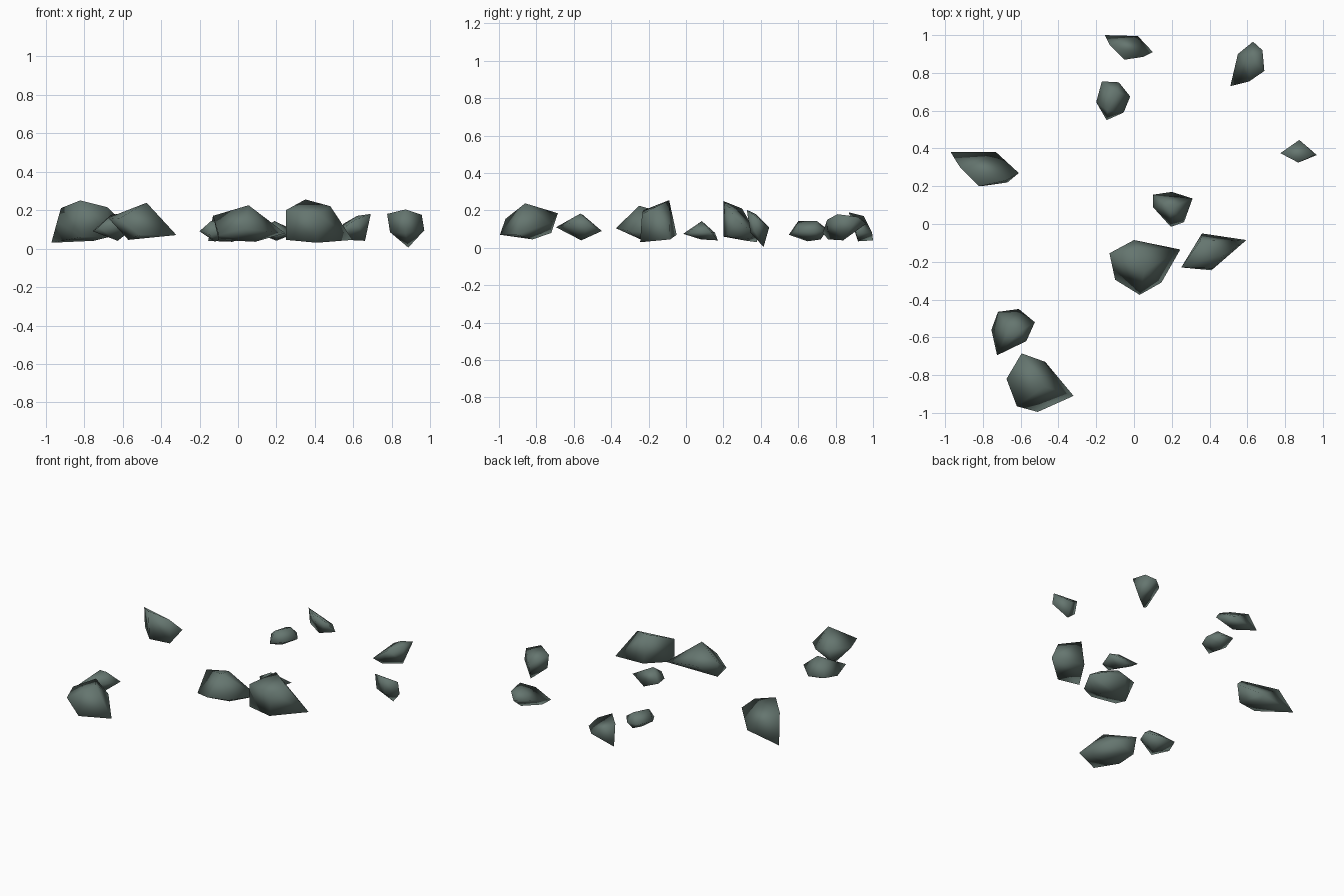
import bpy, bmesh

stone = bpy.data.materials.new("dark_green_grey_stone")
stone.diffuse_color = (0.13, 0.18, 0.16, 1)


def rock(name, rim, top, base):
    """Chipped stone: convex skin over a rim loop, crown points and base points."""
    bm = bmesh.new()
    for p in rim + top + base:
        bm.verts.new(p)
    res = bmesh.ops.convex_hull(bm, input=bm.verts[:])
    loose = {g for g in res["geom_interior"] + res["geom_unused"]
             if isinstance(g, bmesh.types.BMVert)}
    bmesh.ops.delete(bm, geom=list(loose), context='VERTS')
    bmesh.ops.recalc_face_normals(bm, faces=bm.faces[:])
    for f in bm.faces:
        f.smooth = True
    me = bpy.data.meshes.new(name)
    bm.to_mesh(me)
    bm.free()
    me.materials.append(stone)
    bpy.context.collection.objects.link(bpy.data.objects.new(name, me))


# large stones
rock("left_rock",
     [(-.97, .38, .03), (-.94, .33, .14), (-.73, .38, .07), (-.61, .27, .15), (-.67, .22, .06)],
     [(-.92, .30, .21), (-.82, .20, .25), (-.68, .23, .215)],
     [(-.81, .20, .06), (-.75, .31, .04)])

rock("centre_rock",
     [(0, -.085, .14), (.245, -.135, .08), (.145, -.31, .09), (.03, -.375, .105),
      (-.10, -.295, .07), (-.13, -.155, .17)],
     [(.055, -.25, .225), (.02, -.13, .19)],
     [(.09, -.22, .035), (-.10, -.20, .045)])

rock("centre_right_rock",
     [(.25, -.23, .20), (.36, -.05, .07), (.595, -.085, .045), (.42, -.235, .18)],
     [(.35, -.09, .255), (.48, -.16, .22)],
     [(.25, -.23, .045), (.41, -.245, .03)])

rock("front_rock",
     [(-.595, -.685, .185), (-.47, -.73, .13), (-.32, -.91, .07), (-.51, -.995, .07),
      (-.62, -.965, .155), (-.675, -.82, .16)],
     [(-.475, -.86, .238)],
     [(-.57, -.82, .045), (-.60, -.72, .08)])

# medium stones
rock("front_left_rock",
     [(-.72, -.465, .10), (-.61, -.45, .09), (-.525, -.52, .12), (-.57, -.62, .13),
      (-.725, -.695, .11), (-.755, -.56, .09)],
     [(-.60, -.565, .183), (-.66, -.55, .175)],
     [(-.625, -.56, .04)])

rock("back_rock",
     [(-.155, 1, .04), (.02, .995, .08), (.10, .91, .08), (.05, .885, .14), (-.13, .95, .17)],
     [(-.05, .87, .19)],
     [(-.03, .92, .035)])

rock("back_right_rock",
     [(.51, .73, .08), (.55, .90, .13), (.63, .965, .13), (.68, .92, .165),
      (.69, .81, .18), (.61, .755, .15)],
     [(.62, .88, .17)],
     [(.66, .84, .04), (.56, .76, .045)])

# small stones
rock("back_left_rock",
     [(-.17, .755, .10), (-.08, .75, .09), (-.02, .675, .09), (-.055, .59, .09),
      (-.145, .55, .07), (-.20, .645, .09)],
     [(-.14, .60, .143), (-.09, .70, .143)],
     [(-.12, .65, .035), (-.10, .72, .045)])

rock("middle_rock",
     [(.10, .155, .08), (.20, .17, .04), (.31, .135, .085), (.265, .01, .08),
      (.195, -.015, .075), (.10, .09, .09)],
     [(.19, .085, .143)],
     [(.20, .08, .045)])

rock("right_rock",
     [(.775, .375, .18), (.875, .445, .11), (.955, .365, .175), (.968, .365, .095),
      (.79, .37, .085)],
     [(.87, .325, .203)],
     [(.885, .415, .005), (.87, .345, .08)])
